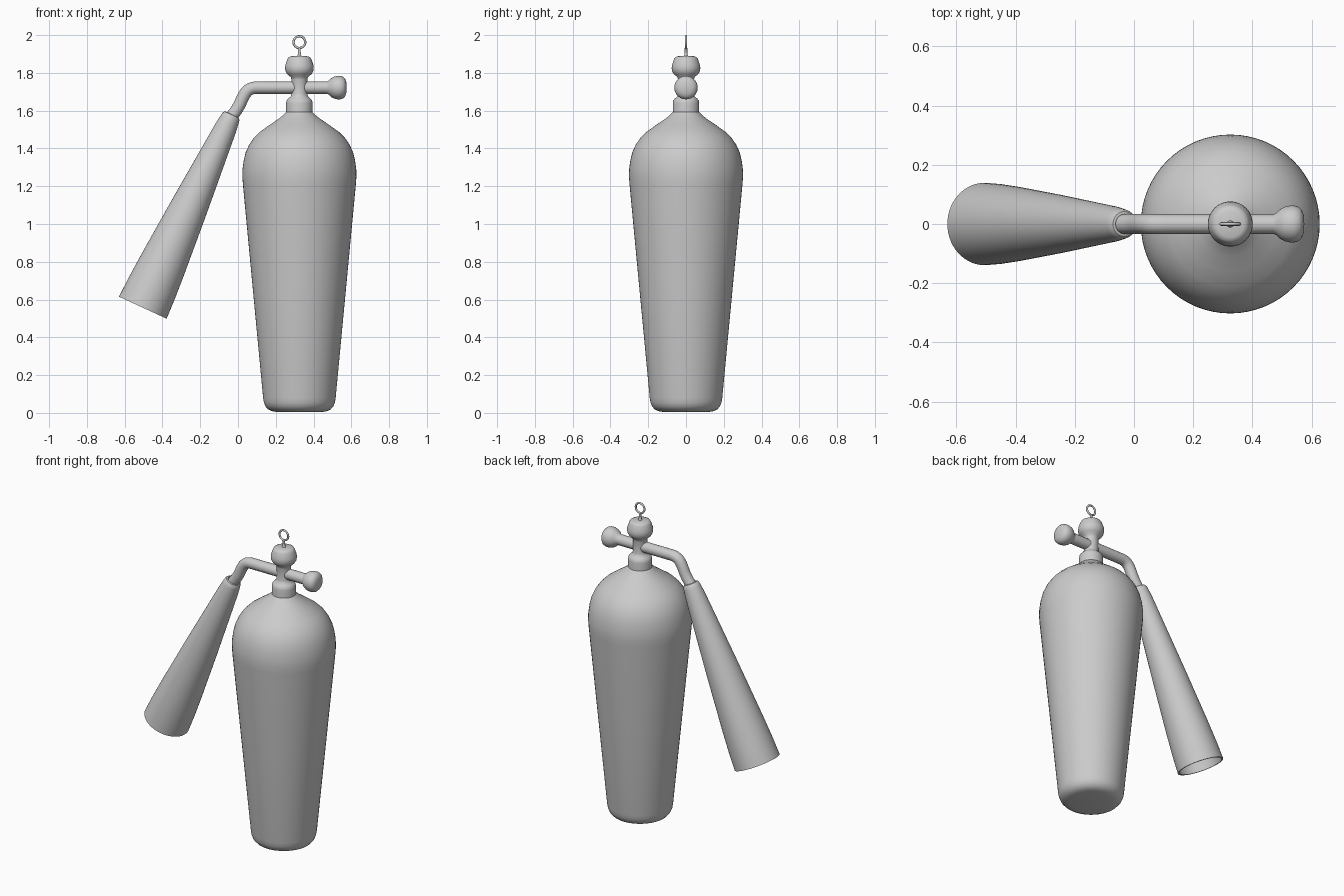
import bpy, bmesh, math
from mathutils import Vector

if "Cube" in bpy.data.objects:
    bpy.data.objects.remove(bpy.data.objects["Cube"])

AXIS_X = 0.325
GREY = (0.6, 0.6, 0.6, 1)
mat = bpy.data.materials.new("plain grey")
mat.use_nodes = True
mat.diffuse_color = GREY
bsdf = mat.node_tree.nodes["Principled BSDF"]
bsdf.inputs["Base Color"].default_value = GREY
bsdf.inputs["Roughness"].default_value = 0.6


def finish(obj):
    obj.data.materials.append(mat)
    bpy.ops.object.select_all(action="DESELECT")
    obj.select_set(True)
    bpy.context.view_layer.objects.active = obj
    if obj.type == "MESH":
        bpy.ops.object.shade_smooth_by_angle(angle=math.radians(42))
    return obj


def lathe(name, profile, origin, direction=(0, 0, 1), segments=64):
    """Revolve (radius, height) points about the given axis."""
    bm = bmesh.new()
    verts = [bm.verts.new((r, 0, h)) for r, h in profile]
    edges = [bm.edges.new(pair) for pair in zip(verts, verts[1:])]
    bmesh.ops.spin(bm, geom=verts + edges, cent=(0, 0, 0), axis=(0, 0, 1),
                   angle=math.tau, steps=segments, use_duplicate=False)
    bmesh.ops.remove_doubles(bm, verts=bm.verts, dist=0.0002)
    bmesh.ops.recalc_face_normals(bm, faces=bm.faces)
    mesh = bpy.data.meshes.new(name)
    bm.to_mesh(mesh)
    bm.free()
    obj = bpy.data.objects.new(name, mesh)
    bpy.context.collection.objects.link(obj)
    obj.location = origin
    obj.rotation_euler = Vector(direction).to_track_quat("Z", "Y").to_euler()
    return finish(obj)


# Tapered tank with rounded foot and shoulder
lathe("tank", [
    (0, 0.005), (0.12, 0.005), (0.145, 0.009), (0.165, 0.018), (0.18, 0.035),
    (0.188, 0.055), (0.192, 0.08), (0.247, 0.66), (0.299, 1.21), (0.302, 1.25),
    (0.301, 1.29), (0.295, 1.335), (0.284, 1.38), (0.266, 1.42),
    (0.242, 1.455), (0.21, 1.487), (0.16, 1.523), (0.11, 1.557),
    (0.085, 1.577), (0.07, 1.592), (0, 1.592)], (AXIS_X, 0, 0))

# Neck collar, valve stem and top knob
lathe("valve", [
    (0, 1.57), (0.07, 1.57), (0.07, 1.64), (0.067, 1.655), (0.058, 1.665),
    (0.046, 1.675), (0.042, 1.69), (0.042, 1.765), (0.046, 1.778),
    (0.064, 1.793), (0.073, 1.808), (0.076, 1.825), (0.074, 1.842),
    (0.064, 1.872), (0.058, 1.882), (0.045, 1.888), (0, 1.889)],
    (AXIS_X, 0, 0), segments=48)

# Pull ring on a thin pin
lathe("ring_pin", [(0.013, 1.885), (0.009, 1.895), (0.007, 1.91), (0.007, 1.932)],
      (AXIS_X, 0, 0), segments=16)
bpy.ops.mesh.primitive_torus_add(
    major_radius=0.031, minor_radius=0.006, major_segments=40, minor_segments=12,
    location=(AXIS_X, 0, 1.963), rotation=(math.pi / 2, 0, 0))
bpy.context.object.name = "pull_ring"
finish(bpy.context.object)

# Bent discharge pipe crossing the valve
PIPE_Z = 1.722
curve = bpy.data.curves.new("discharge_pipe", "CURVE")
curve.dimensions = "3D"
curve.bevel_depth = 0.033
curve.bevel_resolution = 7
curve.resolution_u = 16
spline = curve.splines.new("BEZIER")
spline.bezier_points.add(3)
path = [((0.5, PIPE_Z), (-0.1, 0)), ((0.1, PIPE_Z), (-0.055, 0)),
        ((0.012, 1.64), (-0.021, -0.045)), ((-0.042, 1.556), (-0.01, -0.02))]
for point, ((x, z), (dx, dz)) in zip(spline.bezier_points, path):
    co, step = Vector((x, 0, z)), Vector((dx, 0, dz))
    point.handle_left_type = point.handle_right_type = "FREE"
    point.co, point.handle_left, point.handle_right = co, co - step, co + step
pipe = bpy.data.objects.new("discharge_pipe", curve)
bpy.context.collection.objects.link(pipe)
finish(pipe)

# Rounded knob at the far end of the pipe
lathe("side_knob", [
    (0.033, 0), (0.037, 0.008), (0.05, 0.022), (0.058, 0.037), (0.062, 0.055),
    (0.062, 0.07), (0.057, 0.085), (0.047, 0.095), (0.03, 0.101), (0, 0.103)],
    (0.472, 0, PIPE_Z), (1, 0, 0), 40)

# Hollow flared horn hanging from the pipe
horn_top, horn_end = Vector((-0.032, 0, 1.58)), Vector((-0.504, 0, 0.557))
length = (horn_end - horn_top).length
outer = [(0.033, 0), (0.042, 0.002), (0.049, 0.012), (0.052, 0.03),
         (0.059, 0.08), (0.1, 0.55), (0.126, 0.88), (0.135, 1.02), (0.139, length)]
inner = [(0.13, length), (0.126, 1.02), (0.118, 0.88), (0.091, 0.55),
         (0.05, 0.08), (0, 0.06)]
lathe("horn", outer + inner, horn_top, horn_end - horn_top, 56)
